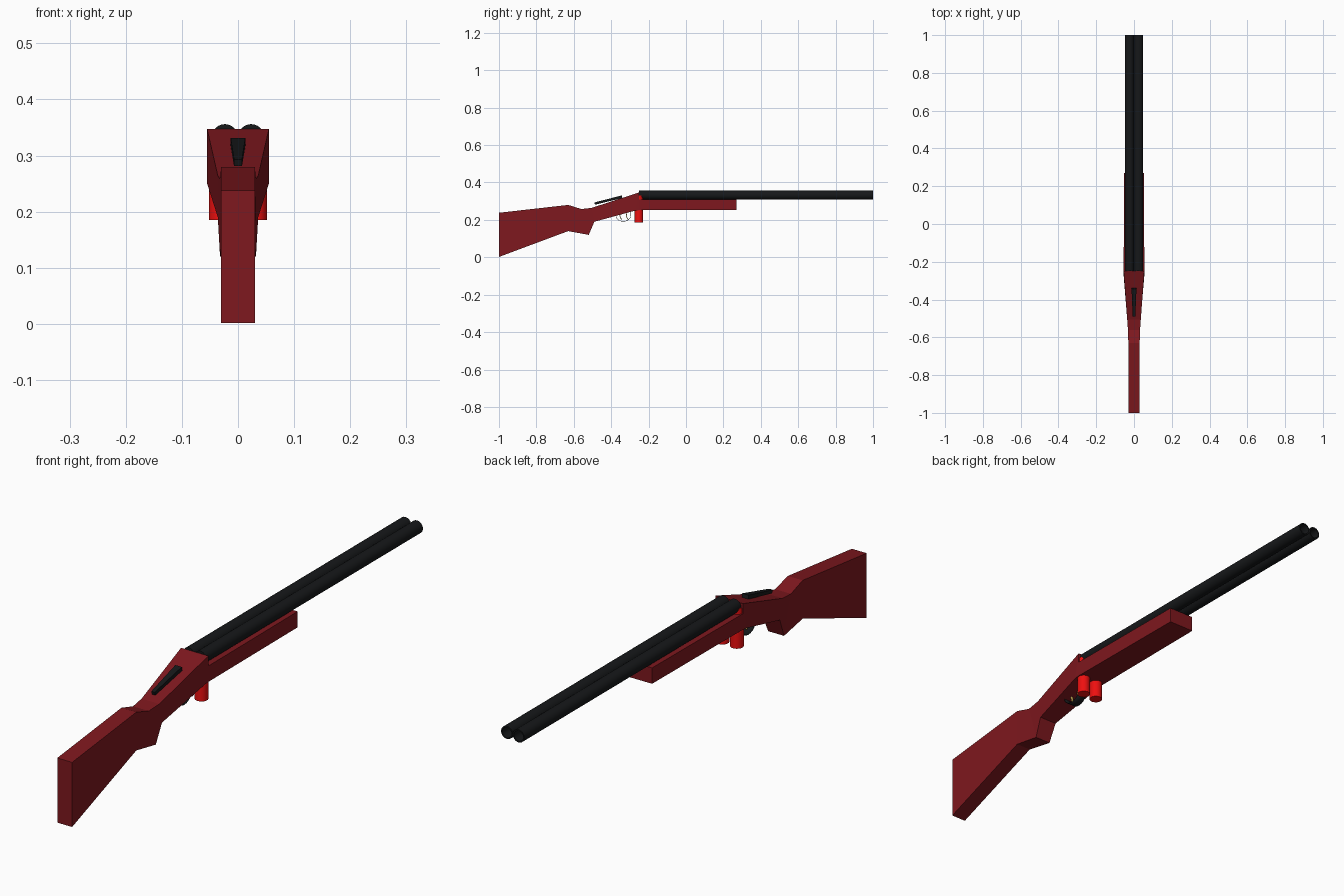
import bpy, bmesh, math
from mathutils import Matrix

if "Cube" in bpy.data.objects:
    bpy.data.objects.remove(bpy.data.objects["Cube"])


def material(name, rgb):
    m = bpy.data.materials.new(name)
    m.diffuse_color = (*rgb, 1)
    m.use_nodes = True
    m.node_tree.nodes["Principled BSDF"].inputs["Base Color"].default_value = m.diffuse_color
    return m


WOOD = material("red_wood", (0.21, 0.009, 0.013))
STEEL = material("dark_steel", (0.008, 0.009, 0.010))
SHELL = material("red_shell", (0.85, 0.005, 0.005))
BRASS = material("brass", (0.55, 0.36, 0.08))


def finish(name, bm, mat, smooth=False):
    bmesh.ops.recalc_face_normals(bm, faces=bm.faces)
    me = bpy.data.meshes.new(name)
    bm.to_mesh(me)
    bm.free()
    me.materials.append(mat)
    ob = bpy.data.objects.new(name, me)
    bpy.context.collection.objects.link(ob)
    if smooth:
        bpy.context.view_layer.objects.active = ob
        ob.select_set(True)
        bpy.ops.object.shade_smooth_by_angle(angle=math.radians(40))
        ob.select_set(False)
    return ob


def loft(name, sections, mat):
    """Four-sided sections: (top y, top z, bottom y, bottom z, half width)."""
    bm = bmesh.new()
    rings = [[bm.verts.new(p) for p in ((-w, yb, zb), (w, yb, zb), (w, yt, zt), (-w, yt, zt))]
             for yt, zt, yb, zb, w in sections]
    for a, b in zip(rings, rings[1:]):
        for i in range(4):
            j = (i + 1) % 4
            bm.faces.new((a[i], a[j], b[j], b[i]))
    bm.faces.new(rings[0])
    bm.faces.new(rings[-1])
    return finish(name, bm, mat)


def cylinder(name, r, length, matrix, mat, bore=0):
    bm = bmesh.new()
    bmesh.ops.create_cone(bm, cap_ends=True, segments=24, radius1=r, radius2=r, depth=length)
    if bore:
        # recessed muzzle
        end = max(bm.faces, key=lambda f: f.calc_center_median().z)
        bmesh.ops.inset_region(bm, faces=[end], thickness=r * 0.2)
        hole = bmesh.ops.extrude_discrete_faces(bm, faces=[end])["faces"][0]
        bmesh.ops.translate(bm, verts=hole.verts, vec=(0, 0, -bore))
    bm.transform(matrix)
    return finish(name, bm, mat, True)


# stock, receiver and fore-end in one faceted body
loft("stock", [
    (-1.00, 0.238, -1.00, 0.002, 0.030),
    (-0.63, 0.280, -0.63, 0.140, 0.030),
    (-0.56, 0.258, -0.52, 0.120, 0.032),
    (-0.505, 0.264, -0.49, 0.190, 0.036),
    (-0.25, 0.347, -0.27, 0.250, 0.055),
    (-0.25, 0.310, -0.25, 0.252, 0.055),
    (0.27, 0.310, 0.27, 0.252, 0.052)], WOOD)

# opening lever on top of the receiver
loft("top_lever", [
    (-0.490, 0.293, -0.487, 0.281, 0.007),
    (-0.343, 0.331, -0.340, 0.317, 0.013)], STEEL)

for side, label in ((-1, "left"), (1, "right")):
    # barrel along y
    cylinder(f"barrel_{label}", 0.0235, 1.25,
             Matrix.Translation((side * 0.0235, 0.375, 0.3325)) @ Matrix.Rotation(-math.pi / 2, 4, 'X'),
             STEEL, bore=0.06)
    # upright shell under the breech
    cylinder(f"shell_{label}", 0.023, 0.145,
             Matrix.Translation((side * 0.029, -0.252, 0.2575)), SHELL)


def strip(name, path, x, half, mat, thick):
    """Thin band following a (y, z) path."""
    bm = bmesh.new()
    rows = [[bm.verts.new((x + s * half, y, z)) for s in (-1, 1)] for y, z in path]
    for a, b in zip(rows, rows[1:]):
        bm.faces.new((a[0], a[1], b[1], b[0]))
    ob = finish(name, bm, mat, True)
    mod = ob.modifiers.new("thickness", 'SOLIDIFY')
    mod.thickness = thick
    mod.offset = 0
    return ob


# curved guard and two triggers
guard = [(-0.335 + 0.04 * math.cos(a), 0.225 + 0.033 * math.sin(a))
         for a in (math.pi * (1 + i / 10) for i in range(11))]
guard = [(-0.375, 0.235)] + guard + [(-0.295, 0.25)]
strip("trigger_guard", guard, 0, 0.018, STEEL, 0.002)
for i, y in enumerate((-0.350, -0.315)):
    hook = [(y, 0.245), (y - 0.004, 0.225), (y - 0.001, 0.212), (y + 0.006, 0.203)]
    strip(f"trigger_{i + 1}", hook, 0, 0.005, BRASS, 0.004)
